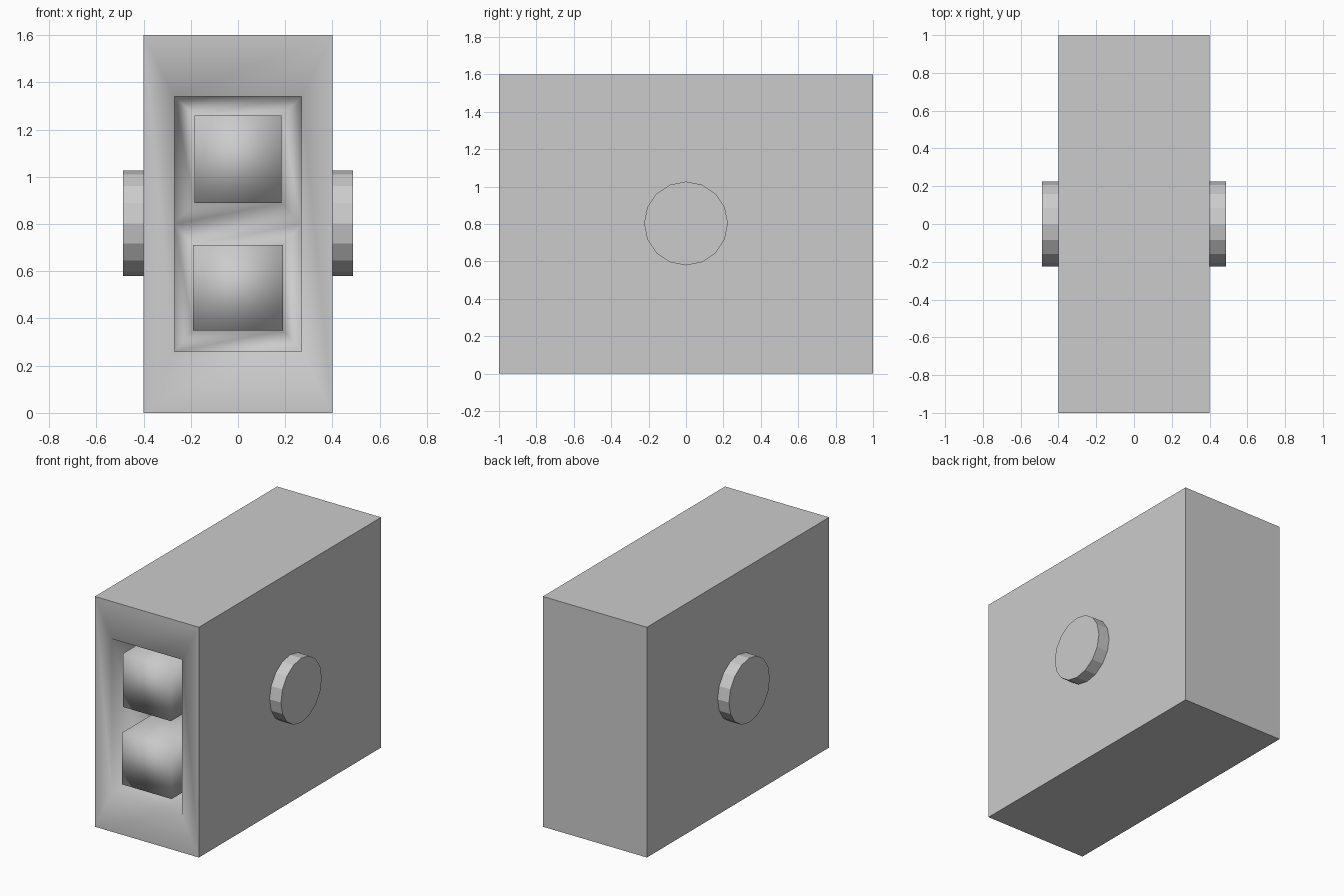
import bpy, bmesh, math
from mathutils import Matrix, Vector

if "Cube" in bpy.data.objects:
    bpy.data.objects.remove(bpy.data.objects["Cube"])

DEPTH = 0.38  # depth of the front recess


def inset_to(bm, face, hx, z0, z1):
    """Inset a front-facing quad and fit the inner face to a rectangle."""
    bmesh.ops.inset_individual(bm, faces=[face], thickness=0.02)
    mid = face.calc_center_median()
    for v in face.verts:
        v.co.x = hx if v.co.x > mid.x else -hx
        v.co.z = z1 if v.co.z > mid.z else z0


def push(bm, face, dy):
    """Extrude one face along y and return the moved face."""
    new = bmesh.ops.extrude_discrete_faces(bm, faces=[face])["faces"][0]
    bmesh.ops.translate(bm, verts=new.verts[:], vec=(0, dy, 0))
    return new


def finish(name, bm):
    bmesh.ops.recalc_face_normals(bm, faces=bm.faces[:])
    mesh = bpy.data.meshes.new(name)
    bm.to_mesh(mesh)
    bm.free()
    obj = bpy.data.objects.new(name, mesh)
    bpy.context.collection.objects.link(obj)
    return obj


# Block body with crisp outer edges and a smooth-shaded recess
bm = bmesh.new()
bmesh.ops.create_cube(bm, size=1, matrix=Matrix.Translation((0, 0, 0.8))
                      @ Matrix.Diagonal((0.8, 2, 1.6, 1)))
for e in bm.edges:
    e.smooth = False
front = min(bm.faces, key=lambda f: f.calc_center_median().y)
inset_to(bm, front, 0.27, 0.26, 1.34)
floor = push(bm, front, DEPTH)

# Split the recess floor and raise one block from each half
bmesh.ops.bisect_plane(bm, geom=[floor] + floor.edges[:] + floor.verts[:],
                       plane_co=(0, 0, 0.8), plane_no=(0, 0, 1))
halves = [f for f in bm.faces
          if all(abs(v.co.y - (DEPTH - 1)) < 1e-4 for v in f.verts)]
for half in halves:
    if half.calc_center_median().z > 0.8:
        inset_to(bm, half, 0.185, 0.89, 1.26)
    else:
        inset_to(bm, half, 0.19, 0.35, 0.71)
    push(bm, half, -DEPTH)

for f in bm.faces:
    f.smooth = True
outer = [Vector((x, y, z)) for x in (-0.4, 0.4) for y in (-1, 1) for z in (0, 1.6)]
for e in bm.edges:
    e.smooth = not all(any((v.co - c).length < 1e-4 for c in outer) for v in e.verts)
finish("block_body", bm)

# Flat-sided discs on both sides
for side, name in ((-1, "left_disc"), (1, "right_disc")):
    bm = bmesh.new()
    bmesh.ops.create_cone(bm, cap_ends=True, segments=16, radius1=0.224,
                          radius2=0.224, depth=0.1,
                          matrix=Matrix.Translation((side * 0.437, 0, 0.803))
                          @ Matrix.Rotation(math.pi / 2, 4, 'Y'))
    finish(name, bm)
